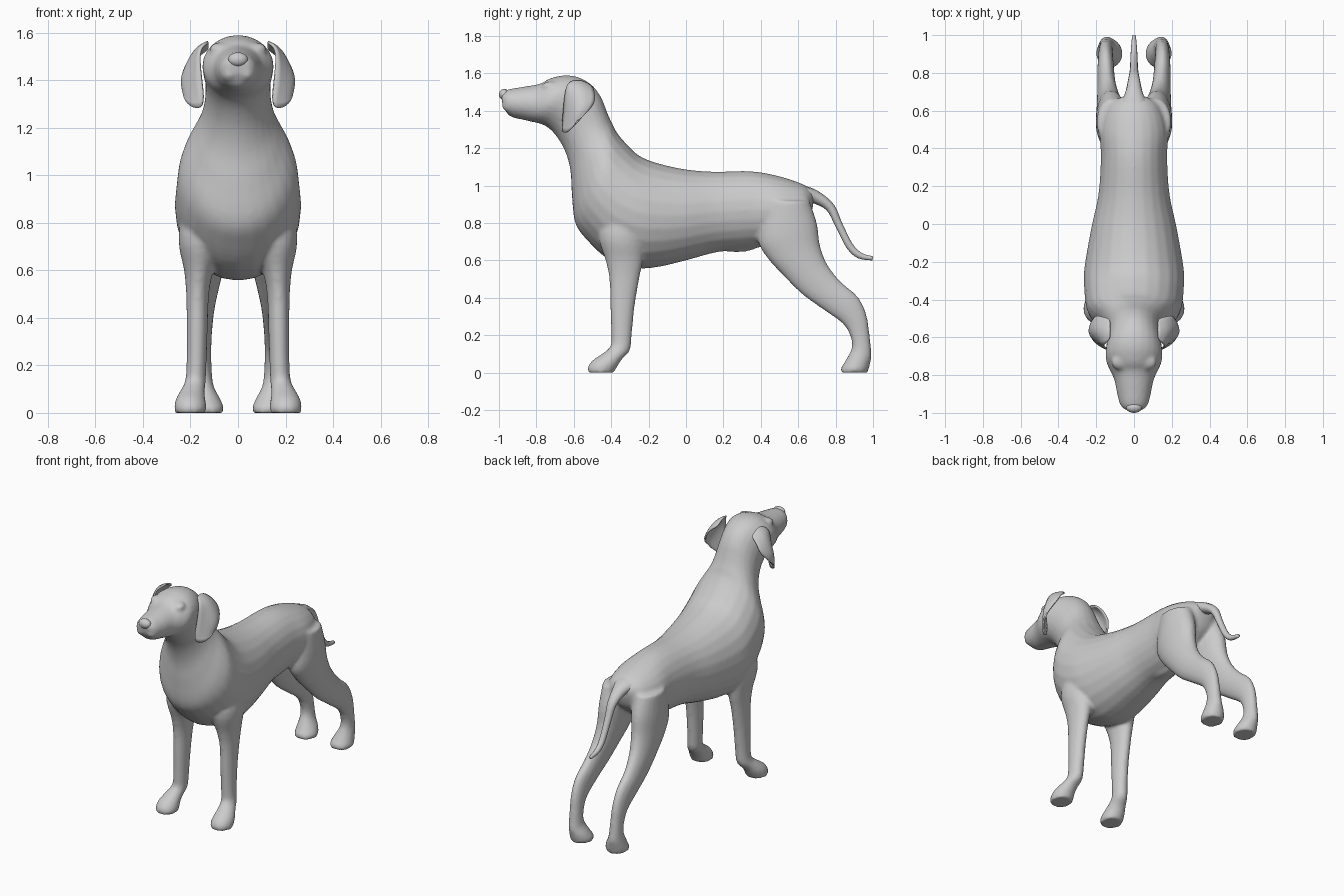
import bpy, bmesh
from math import pi, sin, cos
from mathutils import Vector, Matrix


def catmull(a, b, c, d, t):
    return [0.5 * (2*q + (r - p)*t + (2*p - 5*q + 4*r - s)*t*t + (3*q - p - 3*r + s)*t**3)
            for p, q, r, s in zip(a, b, c, d)]


def loft(bm, rings, side=1, sides=24, steps=4):
    """Closed tube; each ring is (y, z) of one edge, (y, z) of the other, centre x, half width."""
    n = len(rings)
    dense = []
    for i in range(n - 1):
        k = [rings[max(i-1, 0)], rings[i], rings[i+1], rings[min(i+2, n-1)]]
        dense += [catmull(*k, s / steps) for s in range(steps)]
    dense.append(rings[-1])
    loops = []
    for y1, z1, y2, z2, cx, w in dense:
        loop = []
        for j in range(sides):
            a = 2 * pi * j / sides
            f = (1 + cos(a)) / 2
            loop.append(bm.verts.new((side * (cx + w * sin(a)),
                                      y2 + (y1 - y2) * f, z2 + (z1 - z2) * f)))
        loops.append(loop)
    faces = [bm.faces.new(loops[0]), bm.faces.new(loops[-1])]
    for a, b in zip(loops, loops[1:]):
        for j in range(sides):
            k = (j + 1) % sides
            faces.append(bm.faces.new((a[j], a[k], b[k], b[j])))
    bmesh.ops.recalc_face_normals(bm, faces=faces)


def lump(bm, loc, size, tilt=0):
    m = Matrix.Translation(loc) @ Matrix.Rotation(tilt, 4, 'X') @ Matrix.Diagonal((*size, 1))
    bmesh.ops.create_uvsphere(bm, u_segments=20, v_segments=12, radius=1, matrix=m)


def make(name, bm):
    me = bpy.data.meshes.new(name)
    bm.to_mesh(me)
    bm.free()
    ob = bpy.data.objects.new(name, me)
    bpy.context.collection.objects.link(ob)
    for p in me.polygons:
        p.use_smooth = True
    return ob


# Torso, neck and head: top edge, bottom edge, half width
torso = [
    (0.68, 0.97, 0.68, 0.89, 0.05), (0.62, 1.01, 0.64, 0.80, 0.13),
    (0.50, 1.05, 0.50, 0.70, 0.18), (0.35, 1.077, 0.36, 0.665, 0.175),
    (0.15, 1.075, 0.17, 0.645, 0.188), (0.0, 1.087, 0.0, 0.60, 0.222),
    (-0.15, 1.12, -0.15, 0.565, 0.25), (-0.25, 1.16, -0.27, 0.56, 0.265),
    (-0.32, 1.225, -0.42, 0.61, 0.262), (-0.37, 1.285, -0.53, 0.71, 0.25),
    (-0.39, 1.325, -0.592, 0.80, 0.22), (-0.41, 1.365, -0.61, 0.95, 0.178),
    (-0.43, 1.415, -0.618, 1.08, 0.15), (-0.455, 1.475, -0.645, 1.18, 0.138),
    (-0.50, 1.535, -0.69, 1.26, 0.138), (-0.57, 1.578, -0.74, 1.312, 0.148),
    (-0.65, 1.590, -0.79, 1.334, 0.148), (-0.73, 1.572, -0.83, 1.342, 0.122),
    (-0.78, 1.545, -0.87, 1.352, 0.104), (-0.88, 1.527, -0.91, 1.36, 0.09),
    (-0.96, 1.512, -0.95, 1.378, 0.074), (-0.99, 1.49, -0.98, 1.43, 0.045)]

# Legs: front edge, back edge, centre x, half width
front_leg = [
    (-0.42, 0.95, -0.22, 0.95, 0.14, 0.08), (-0.47, 0.75, -0.22, 0.72, 0.155, 0.095),
    (-0.43, 0.60, -0.23, 0.60, 0.165, 0.062), (-0.41, 0.50, -0.25, 0.50, 0.17, 0.048),
    (-0.405, 0.35, -0.275, 0.35, 0.172, 0.044), (-0.40, 0.20, -0.29, 0.20, 0.175, 0.042),
    (-0.405, 0.14, -0.30, 0.12, 0.18, 0.044), (-0.45, 0.10, -0.34, 0.075, 0.193, 0.053),
    (-0.50, 0.065, -0.36, 0.045, 0.2, 0.063), (-0.525, 0.03, -0.375, 0.02, 0.2, 0.068),
    (-0.525, 0.0, -0.385, 0.0, 0.2, 0.065)]
hind_leg = [
    (0.42, 0.92, 0.66, 0.92, 0.11, 0.085), (0.385, 0.72, 0.70, 0.80, 0.118, 0.085),
    (0.43, 0.62, 0.717, 0.68, 0.125, 0.075), (0.51, 0.53, 0.755, 0.58, 0.135, 0.062),
    (0.62, 0.42, 0.825, 0.49, 0.145, 0.049), (0.74, 0.333, 0.92, 0.405, 0.15, 0.043),
    (0.84, 0.26, 0.965, 0.31, 0.15, 0.038), (0.88, 0.19, 0.982, 0.20, 0.148, 0.037),
    (0.885, 0.13, 0.992, 0.10, 0.145, 0.042), (0.85, 0.06, 0.987, 0.06, 0.135, 0.06),
    (0.828, 0.025, 0.977, 0.02, 0.13, 0.07), (0.826, 0.0, 0.97, 0.0, 0.13, 0.066)]

bm = bmesh.new()
loft(bm, [(*r[:4], 0, r[4]) for r in torso])
for s in (1, -1):
    loft(bm, front_leg, s)
    loft(bm, hind_leg, s)
    lump(bm, (s * 0.075, -0.735, 1.535), (0.045, 0.04, 0.022), 0.3)    # brow
    lump(bm, (s * 0.036, -0.925, 1.435), (0.042, 0.06, 0.045), 0.2)    # upper lip
lump(bm, (0, 0.27, 0.675), (0.04, 0.11, 0.03))                         # belly fold
body = make("body", bm)

# Fuse the body parts into one soft skin
fuse = body.modifiers.new("fuse", 'REMESH')
fuse.mode = 'VOXEL'
fuse.voxel_size = 0.011
fuse.use_smooth_shade = True
soft = body.modifiers.new("soften", 'SMOOTH')
soft.factor = 0.5
soft.iterations = 5

# Tail
bm = bmesh.new()
loft(bm, [(0.60, 1.01, 0.62, 0.93, 0, 0.09), (0.70, 0.975, 0.67, 0.91, 0, 0.05),
          (0.79, 0.90, 0.75, 0.87, 0, 0.03), (0.835, 0.80, 0.80, 0.78, 0, 0.022),
          (0.89, 0.69, 0.86, 0.665, 0, 0.019), (0.94, 0.64, 0.92, 0.612, 0, 0.016),
          (1.0, 0.622, 0.997, 0.60, 0, 0.01)], sides=12)
make("tail", bm)

# Nose
bm = bmesh.new()
lump(bm, (0, -0.972, 1.487), (0.042, 0.028, 0.03))
make("nose", bm)

# Eyes
bm = bmesh.new()
for s in (1, -1):
    lump(bm, (s * 0.088, -0.752, 1.505), (0.022, 0.022, 0.015))
make("eyes", bm)

# Ears: folded flaps, each row runs front edge, fold, back edge
ear_rows = [
    ((0.12, -0.61, 1.56), (0.13, -0.56, 1.565), (0.12, -0.50, 1.53)),
    ((0.165, -0.64, 1.54), (0.19, -0.565, 1.54), (0.165, -0.495, 1.51)),
    ((0.16, -0.65, 1.45), (0.245, -0.57, 1.45), (0.20, -0.48, 1.455)),
    ((0.15, -0.655, 1.38), (0.265, -0.58, 1.38), (0.225, -0.52, 1.40)),
    ((0.14, -0.665, 1.28), (0.20, -0.635, 1.28), (0.24, -0.58, 1.345))]
bm = bmesh.new()
grid = [[bm.verts.new(p) for p in row] for row in ear_rows]
for a, b in zip(grid, grid[1:]):
    for j in range(2):
        bm.faces.new((a[j], b[j], b[j+1], a[j+1]))
ears = make("ears", bm)
ears.modifiers.new("mirror", 'MIRROR')
sub = ears.modifiers.new("round", 'SUBSURF')
sub.levels = sub.render_levels = 2
thick = ears.modifiers.new("thickness", 'SOLIDIFY')
thick.thickness = 0.01
thick.offset = 0
